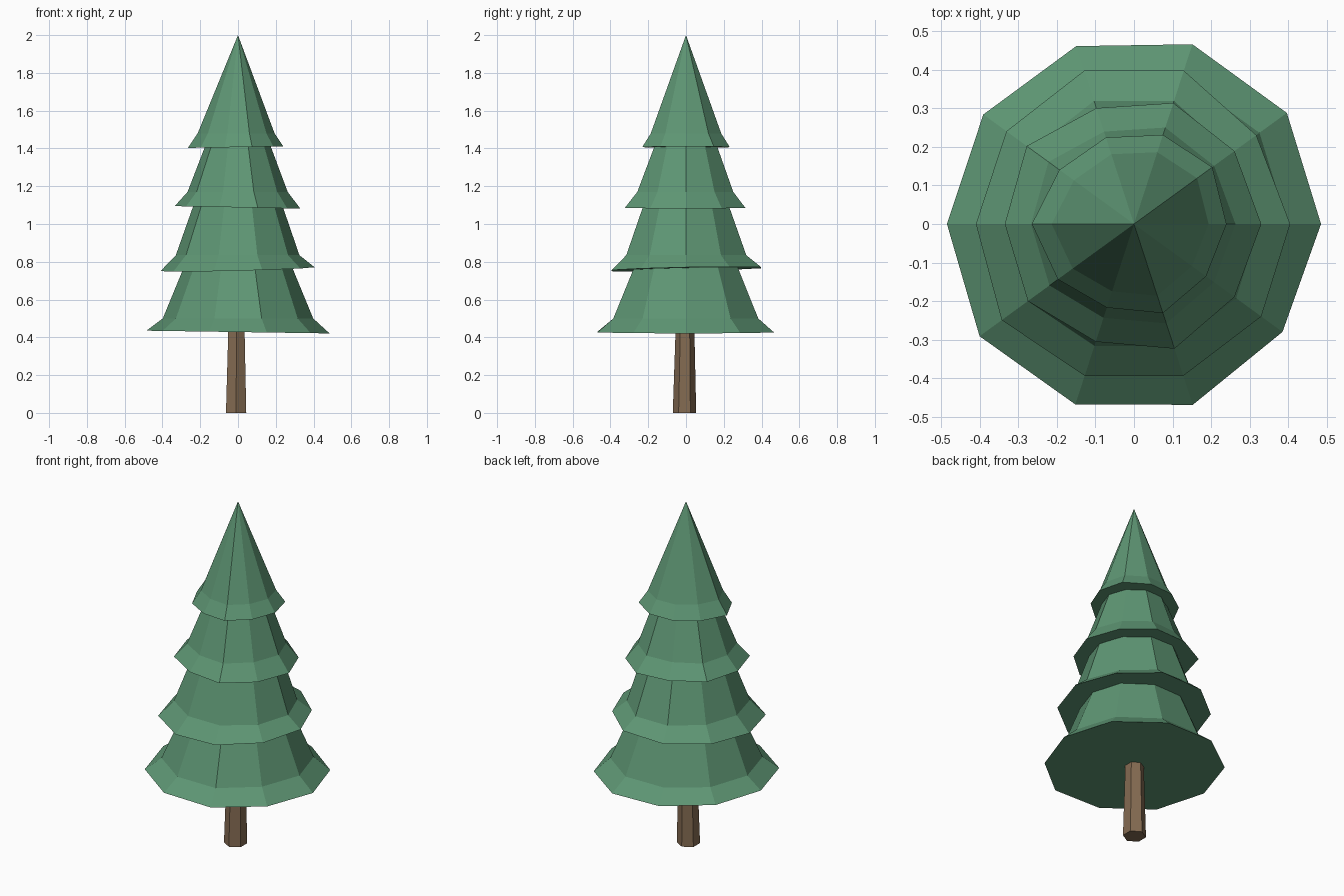
import bpy
import bmesh
from math import cos, sin, radians

cube = bpy.data.objects.get("Cube")
if cube:
    bpy.data.objects.remove(cube, do_unlink=True)


def make_material(name, color):
    mat = bpy.data.materials.new(name)
    mat.use_nodes = True
    mat.diffuse_color = color
    bsdf = next(n for n in mat.node_tree.nodes if n.type == 'BSDF_PRINCIPLED')
    bsdf.inputs["Base Color"].default_value = color
    return mat


def ring(bm, center, radii, start=0, tilt=(0, 0)):
    """Ring of vertices, one per radius, on a plane that may be tilted."""
    cx, cy, z = center
    verts = []
    for i, r in enumerate(radii):
        a = radians(start + 360 * i / len(radii))
        x, y = r * cos(a), r * sin(a)
        verts.append(bm.verts.new((cx + x, cy + y, z + tilt[0] * x + tilt[1] * y)))
    return verts


def skin(bm, rings):
    """Join successive rings with quads and close both ends."""
    n = len(rings[0])
    for low, high in zip(rings, rings[1:]):
        for i in range(n):
            j = (i + 1) % n
            bm.faces.new((low[i], low[j], high[j], high[i]))
    bm.faces.new(rings[0][::-1])
    bm.faces.new(rings[-1])


def finish(bm, name, mat):
    bmesh.ops.remove_doubles(bm, verts=bm.verts, dist=0.0001)
    bmesh.ops.recalc_face_normals(bm, faces=bm.faces)
    mesh = bpy.data.meshes.new(name)
    bm.to_mesh(mesh)
    bm.free()
    mesh.materials.append(mat)
    bpy.context.collection.objects.link(bpy.data.objects.new(name, mesh))


def make_tier(name, rim, rim_z, tilt, mid, mid_z, top, top_z):
    """Flared ten-sided skirt of branches with an uneven rim."""
    mean = sum(rim) / len(rim)
    bm = bmesh.new()
    rings = [ring(bm, (0, 0, rim_z), rim, tilt=tilt),
             ring(bm, (0, 0, mid_z), [mid * r / mean for r in rim])]
    if top:
        rings.append(ring(bm, (0, 0, top_z), [top] * len(rim)))
        skin(bm, rings)
    else:
        # Pointed crown
        skin_sides = rings[0], rings[1]
        n = len(rim)
        apex = bm.verts.new((0, 0, top_z))
        for i in range(n):
            j = (i + 1) % n
            bm.faces.new((skin_sides[0][i], skin_sides[0][j],
                          skin_sides[1][j], skin_sides[1][i]))
            bm.faces.new((skin_sides[1][i], skin_sides[1][j], apex))
        bm.faces.new(rings[0][::-1])
    finish(bm, name, green)


green = make_material("needle green", (0.112, 0.305, 0.174, 1))
brown = make_material("bark brown", (0.231, 0.147, 0.084, 1))

# Six-sided tapered trunk
bm = bmesh.new()
skin(bm, [ring(bm, (-0.01, -0.008, 0), [0.062] * 6, start=30),
          ring(bm, (-0.008, -0.005, 0.5), [0.048] * 6, start=30)])
finish(bm, "trunk", brown)

# Branch tiers, from the ground up
make_tier("bottom_branches",
          [.485, .49, .49, .485, .483, .485, .495, .492, .493, .476],
          0.428, (-0.015, 0), 0.4, 0.5, 0.25, 0.86)
make_tier("lower_branches",
          [.405, .392, .418, .418, .409, .41, .424, .414, .414, .408],
          0.761, (0.025, 0.02), 0.33, 0.835, 0.2, 1.2)
make_tier("upper_branches",
          [.33, .322, .33, .316, .344, .335, .34, .321, .34, .322],
          1.088, (-0.02, 0), 0.263, 1.17, 0.14, 1.5)
make_tier("top_branches",
          [.24, .251, .243, .236, .239, .265, .244, .228, .243, .231],
          1.407, (0.015, 0), 0.195, 1.48, 0, 2)
